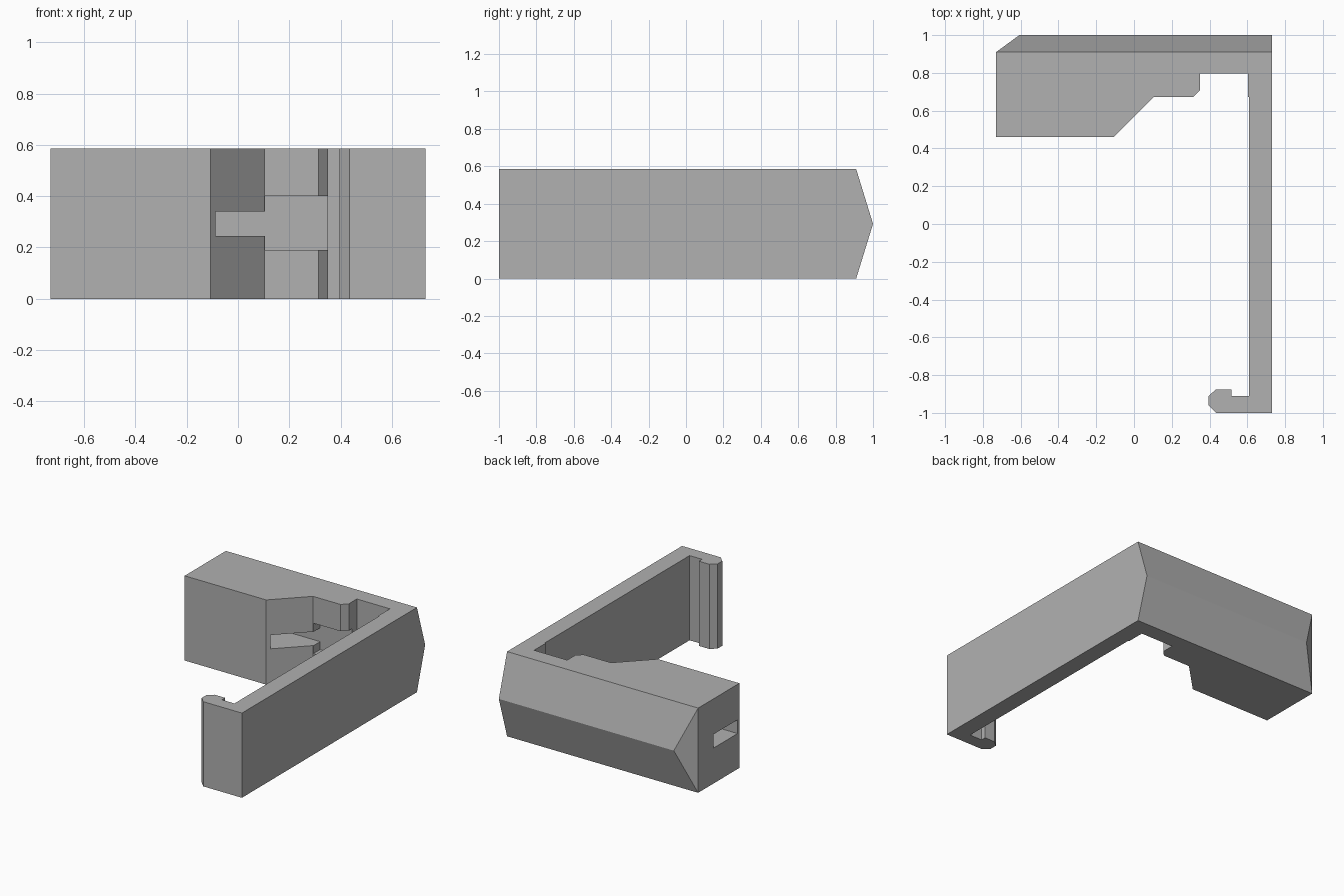
import bpy, bmesh, math
from mathutils import Vector

if "Cube" in bpy.data.objects:
    bpy.data.objects.remove(bpy.data.objects["Cube"])

H = 0.585          # height of the whole bracket
BACK = 0.91        # where the pointed back begins

grey = bpy.data.materials.new("plain grey")
grey.diffuse_color = (0.44, 0.44, 0.44, 1)
grey.use_nodes = True
grey.node_tree.nodes["Principled BSDF"].inputs["Base Color"].default_value = grey.diffuse_color


def new_object(name, bm):
    bmesh.ops.recalc_face_normals(bm, faces=bm.faces)
    mesh = bpy.data.meshes.new(name)
    bm.to_mesh(mesh)
    bm.free()
    mesh.materials.append(grey)
    obj = bpy.data.objects.new(name, mesh)
    bpy.context.collection.objects.link(obj)
    return obj


def box_cutter(name, lo, hi):
    bm = bmesh.new()
    bmesh.ops.create_cube(bm, size=1)
    lo, hi = Vector(lo), Vector(hi)
    for v in bm.verts:
        v.co = (lo + hi) / 2 + Vector(a * b for a, b in zip(v.co, hi - lo))
    obj = new_object(name, bm)
    obj.hide_render = True
    obj.display_type = 'WIRE'
    return obj


# Bracket outline seen from above: block, stepped recess, long arm, hooked end
outline = [
    (-0.73, BACK), (-0.73, 0.46), (-0.107, 0.46), (0.103, 0.672),
    (0.313, 0.672), (0.35, 0.71), (0.35, 0.797), (0.603, 0.797),
    (0.603, 0.672), (0.61, 0.672), (0.61, -0.91), (0.515, -0.91),
    (0.515, -0.875), (0.435, -0.875), (0.395, -0.91), (0.395, -0.96),
    (0.435, -1.0), (0.73, -1.0), (0.73, BACK),
]
bm = bmesh.new()
low = [bm.verts.new((x, y, 0)) for x, y in outline]
top = [bm.verts.new((x, y, H)) for x, y in outline]
bm.faces.new(low)
bm.faces.new(top)
for i in range(len(outline) - 1):
    bm.faces.new((low[i], low[i + 1], top[i + 1], top[i]))

# Pointed back: a ridge at mid height, hipped at the left end
left = bm.verts.new((-0.607, 1.0, H / 2))
right = bm.verts.new((0.73, 1.0, H / 2))
bm.faces.new((low[0], top[0], left))
bm.faces.new((low[-1], top[-1], right))
for row in (low, top):
    bm.faces.new((row[0], row[-1], right, left))
bmesh.ops.recalc_face_normals(bm, faces=bm.faces)
bmesh.ops.dissolve_limit(bm, angle_limit=math.radians(0.5),
                         verts=bm.verts, edges=bm.edges)
bracket = new_object("hooked_bracket", bm)

# Narrow slot through the block, and a taller pocket where it opens out
slot = box_cutter("slot_cutter", (-0.9, 0.48, 0.245), (0.2, 0.745, 0.34))
pocket = box_cutter("pocket_cutter", (0.106, 0.6, 0.19), (0.45, 0.745, 0.40))
for cutter in (slot, pocket):
    mod = bracket.modifiers.new(cutter.name, 'BOOLEAN')
    mod.operation = 'DIFFERENCE'
    mod.solver = 'EXACT'
    mod.object = cutter
